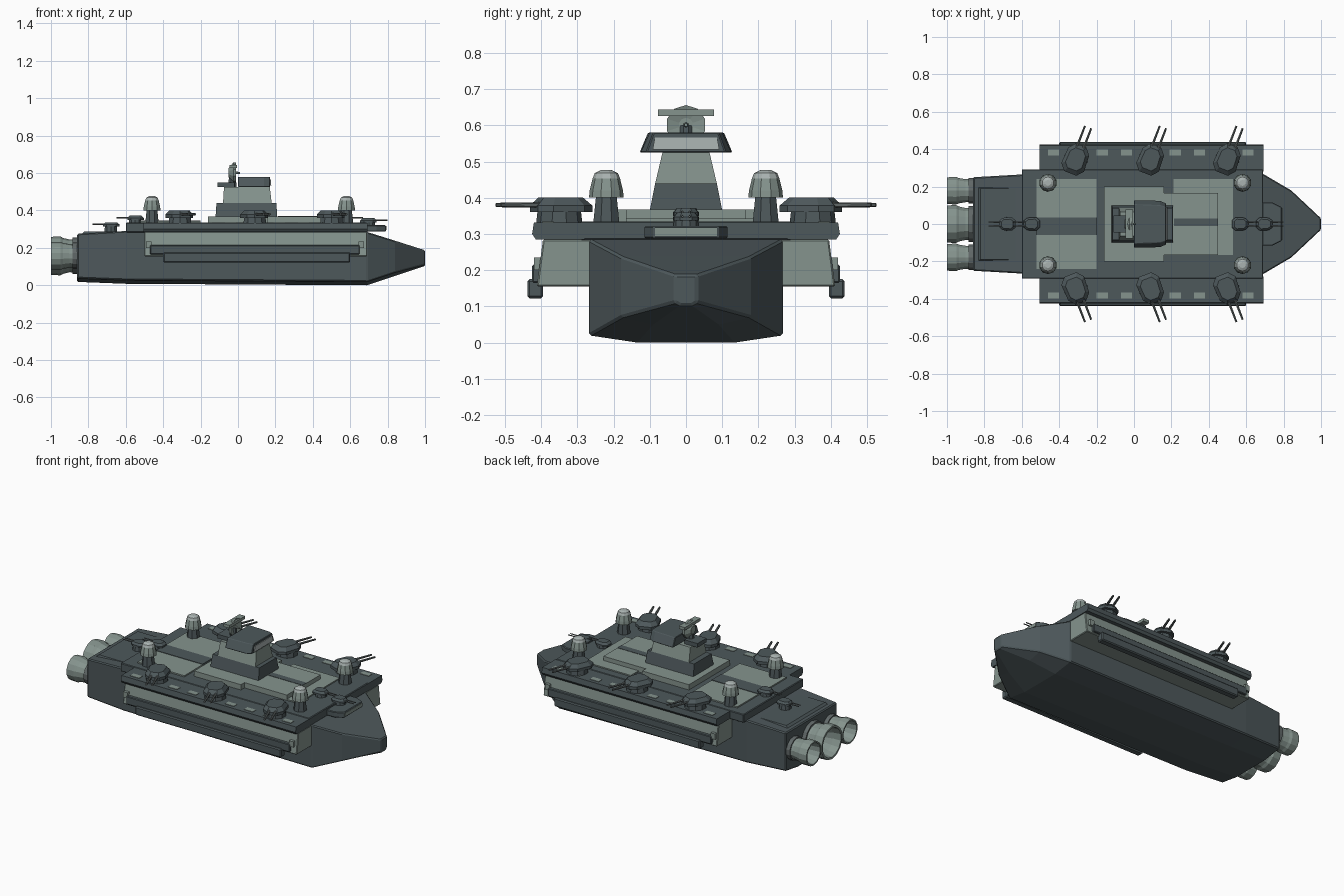
import bpy, bmesh, math
from mathutils import Matrix, Vector

if "Cube" in bpy.data.objects:
    bpy.data.objects.remove(bpy.data.objects["Cube"])


def material(name, rgb):
    m = bpy.data.materials.new(name)
    m.diffuse_color = (*rgb, 1)
    m.use_nodes = True
    m.node_tree.nodes["Principled BSDF"].inputs["Base Color"].default_value = m.diffuse_color
    return m


DARK = material("dark slate", (0.075, 0.098, 0.105))
DEEP = material("deep slate", (0.05, 0.065, 0.068))
LIGHT = material("grey green", (0.235, 0.295, 0.27))
PALE = material("pale grey", (0.40, 0.45, 0.44))
GUN = material("gun grey", (0.12, 0.14, 0.14))


def finish(name, bm, mat, bevel=0):
    bmesh.ops.recalc_face_normals(bm, faces=bm.faces)
    me = bpy.data.meshes.new(name)
    bm.to_mesh(me)
    bm.free()
    me.materials.append(mat)
    ob = bpy.data.objects.new(name, me)
    bpy.context.collection.objects.link(ob)
    if bevel:
        b = ob.modifiers.new("bevel", 'BEVEL')
        b.width = bevel
        b.segments = 1
        b.limit_method = 'ANGLE'
    return ob


def loft(name, rings, mat, bevel=0, cap=True, closed=False):
    """Skin a list of equal-length point rings."""
    bm = bmesh.new()
    vs = [[bm.verts.new(p) for p in r] for r in rings]
    n = len(vs[0])
    pairs = list(zip(vs, vs[1:])) + ([(vs[-1], vs[0])] if closed else [])
    for a, b in pairs:
        for i in range(n):
            bm.faces.new((a[i], a[(i + 1) % n], b[(i + 1) % n], b[i]))
    if cap and not closed:
        bm.faces.new(vs[0])
        bm.faces.new(vs[-1])
    return finish(name, bm, mat, bevel)


def rect(x0, x1, y0, y1, z):
    return [(x0, y0, z), (x1, y0, z), (x1, y1, z), (x0, y1, z)]


def block(name, x0, x1, y0, y1, z0, z1, mat, top=None, bevel=0):
    t = top or (x0, x1, y0, y1)
    return loft(name, [rect(x0, x1, y0, y1, z0), rect(*t, z1)], mat, bevel)


def turned(name, profile, loc, mat, n=10, axis='Z', closed=False):
    """Revolve (radius, height) points about an axis."""
    rings = []
    for r, h in profile:
        ring = []
        for i in range(n):
            a = 2 * math.pi * (i + 0.5) / n
            c, s = r * math.cos(a), r * math.sin(a)
            p = (c, s, h) if axis == 'Z' else (h, c, s)
            ring.append(Vector(p) + Vector(loc))
        rings.append(ring)
    return loft(name, rings, mat, closed=closed)


def place(ob, loc, angle):
    ob.data.transform(Matrix.Translation(loc) @ Matrix.Rotation(angle, 4, 'Z'))


# Hull: x, half width, top, bottom
hull = []
for x, w, zt, zb in [(-0.86, .25, .275, .018), (-0.6, .265, .29, .008), (0.69, .268, .285, 0),
                     (0.84, .18, .238, .05), (1.0, .03, .187, .103)]:
    d = min(.02, w * .3)
    hull.append([(x, w, zt), (x, w, zb + d), (x, w * .5, zb),
                 (x, -w * .5, zb), (x, -w, zb + d), (x, -w, zt)])
loft("hull", hull, DARK, 0.006)

# Decks
block("main_deck", -.6, .69, -.292, .292, .283, .335, DARK, bevel=.004)
block("stern_plate", -.84, -.6, -.2, .2, .27, .288, DARK, top=(-.82, -.6, -.19, .19))
loft("bow_platform", [[(.68, -.115, z), (.74, -.115, z), (.79, -.09, z),
                       (.79, .09, z), (.74, .115, z), (.68, .115, z)] for z in (.287, .322)], DARK, .004)
block("bow_platform_face", .788, .793, -.085, .085, .295, .316, LIGHT)
block("rear_deck_panel", -.52, -.2, -.24, .24, .33, .343, LIGHT)
block("rear_deck_stripe", -.52, -.2, -.06, .035, .335, .346, DARK)
block("centre_deck_panel", -.16, .16, -.2, .2, .33, .368, LIGHT)
block("front_deck_panel", .21, .53, -.165, .24, .33, .342, LIGHT)
block("front_deck_raised", .16, .45, -.165, .165, .33, .368, LIGHT)
block("front_deck_stripe", .215, .45, -.01, .03, .36, .370, DARK)

# Bridge tower
block("tower_base", -.12, .21, -.1, .1, .365, .44, DARK, top=(-.115, .205, -.085, .085))
block("tower_middle", -.08, .18, -.085, .085, .44, .525, LIGHT, top=(-.075, .17, -.065, .065))
loft("bridge", [[(x, -a, .525), (x, a, .525), (x, b, .58), (x, -b, .58)]
                for x, a, b in [(0, .128, .105), (.14, .125, .1), (.172, .11, .09)]], DARK, .003)
block("bridge_window", .168, .178, -.092, .092, .533, .566, PALE, top=(.168, .176, -.086, .086))

# Radar
turned("radar_mast", [(.025, .52), (.018, .6)], (-.03, 0, 0), DARK, 8)
turned("radar_dish", [(.025, -.05), (.055, -.025), (.055, -.012), (.02, -.022)],
       (0, 0, .601), LIGHT, 10, 'X')
turned("radar_feed", [(.008, -.03), (.005, .012)], (0, 0, .601), LIGHT, 6, 'X')
block("radar_bar", -.045, -.005, -.077, .077, .626, .644, LIGHT)
block("radar_mount", -.11, -.02, -.045, .045, .525, .55, DARK)

# Engines
for name, y, r in [("left", .178, .075), ("centre", 0, .104), ("right", -.178, .075)]:
    turned("engine_bell_" + name,
           [(r * .85, -.85), (r * .84, -.9), (r * .92, -.935), (r, -.95), (r * .98, -1.0),
            (r * .86, -1.0), (r * .8, -.95), (r * .5, -.89), (r * .3, -.85)],
           (0, y, .157), LIGHT, 14, 'X', closed=True)
    turned("engine_core_" + name, [(r * .62, -.86), (r * .62, -.905)], (0, y, .157), DEEP, 14, 'X')
    turned("engine_collar_" + name, [(r * .94, -.85), (r * .94, -.885)], (0, y, .157), GUN, 14, 'X')


def twin_gun(name, x, y, z, angle, k):
    """Turret with tapered house and two barrels pointing along local +x."""
    turned(name + "_base", [(.068 * k, z - .04 * k), (.06 * k, z + .03 * k)], (x, y, 0), DARK, 10)
    outline = [(-.085, -.035), (-.05, -.065), (.04, -.06), (.075, -.03),
               (.075, .03), (.04, .06), (-.05, .065), (-.085, .035)]
    house = loft(name + "_house", [[(px * k * s, py * k * s, h * k) for px, py in outline]
                                   for s, h in ((1, .027), (1, .045), (.72, .067))], DARK)
    place(house, (x, y, z), angle)
    for s in (-1, 1):
        b = turned(name + "_barrel", [(.008 * k, .04 * k), (.006 * k, .18 * k)],
                   (0, s * .018 * k, .047 * k), GUN, 6, 'X')
        place(b, (x, y, z), angle)


# Side sponsons, mirrored
for s, side in ((1, "left"), (-1, "right")):
    prof = [(.25, .155), (.412, .155), (.395, .285), (.25, .285)]
    loft("sponson_" + side, [[(x, s * y, z) for y, z in prof] for x in (-.5, .69)], LIGHT, .004)
    cap = [(.28, .285), (.415, .285), (.425, .3), (.42, .332), (.28, .332)]
    loft("sponson_cap_" + side, [[(x, s * y, z) for y, z in cap] for x in (-.505, .692)], DARK)
    block("upper_rail_" + side, -.47, .65, s * .395, s * .425, .165, .215, DARK, bevel=.004)
    block("lower_rail_" + side, -.4, .6, s * .395, s * .438, .122, .175, DARK, bevel=.006)
    for x in (-.478, .658):
        block("rail_end_" + side, x - .015, x + .015, s * .39, s * .42, .2, .235, LIGHT)
    # light patches along the sponson top
    for i in range(9):
        x = -.43 + i * .13
        block("sponson_patch_" + side, x - .03, x + .03, s * .365, s * .398, .328, .335, LIGHT)
    # broadside turrets
    for i, x in enumerate((-.31, .09, .5)):
        twin_gun(f"broadside_{side}_{i}", x, s * .35, .333, s * math.radians(69), 1)
    # domed sensor towers
    for x in (-.46, .58):
        turned("dome_pedestal_" + side, [(.039, .33), (.03, .412)], (x, s * .22, 0), DARK, 8)
        turned("dome_drum_" + side, [(.048, .4), (.046, .42), (.038, .453)], (x, s * .22, 0), LIGHT, 10)
        turned("dome_cap_" + side, [(.038, .453), (.032, .468), (.016, .476)],
               (x, s * .22, 0), PALE, 10)

# Small centreline guns fore and aft
for name, x, z, a in [("fore_upper", .57, .335, 0), ("fore_lower", .70, .322, 0),
                      ("aft_upper", -.55, .335, math.pi), ("aft_lower", -.68, .3, math.pi)]:
    twin_gun(name + "_gun", x, 0, z, a, .55)
